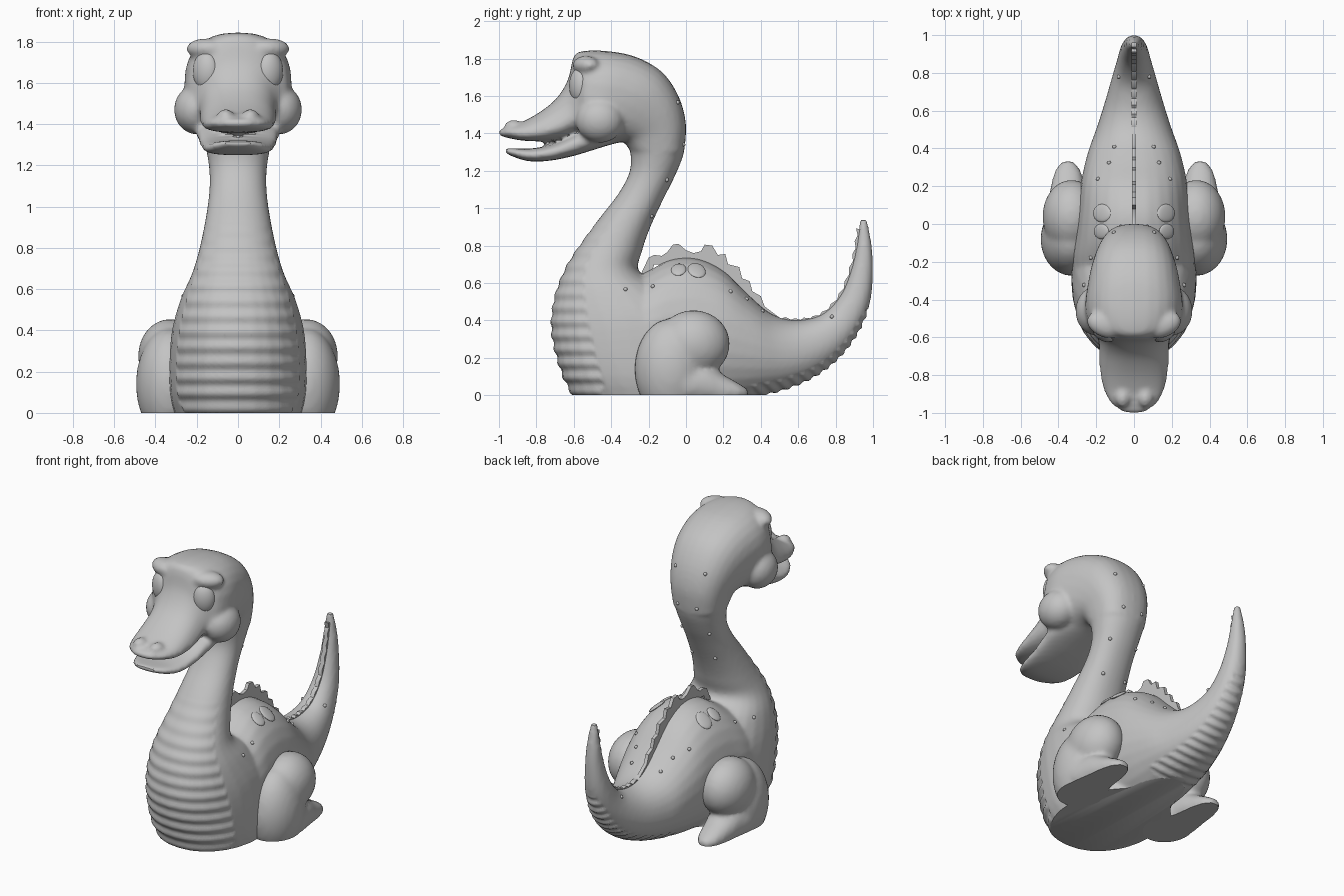
import bpy, bmesh, math
from mathutils import Vector, Matrix

cube = bpy.data.objects.get("Cube")
if cube:
    bpy.data.objects.remove(cube, do_unlink=True)

grey = bpy.data.materials.new("plain_grey")
grey.use_nodes = True
COLOUR = (0.55, 0.55, 0.55, 1)
grey.diffuse_color = COLOUR
for node in grey.node_tree.nodes:
    if node.type == 'BSDF_PRINCIPLED':
        node.inputs["Base Color"].default_value = COLOUR


def refine(rings, steps=4):
    """Catmull-Rom interpolation of (y0, z0, y1, z1, half_width, taper) rings."""
    rows = [Vector((tuple(r) + (0,))[:6]) for r in rings]
    out = []
    for i in range(len(rows) - 1):
        p0, p1, p2 = rows[max(i - 1, 0)], rows[i], rows[i + 1]
        p3 = rows[min(i + 2, len(rows) - 1)]
        for k in range(steps):
            t = k / steps
            out.append(0.5 * (2 * p1 + (p2 - p0) * t + (2 * p0 - 5 * p1 + 4 * p2 - p3) * t * t
                              + (3 * p1 - p0 - 3 * p2 + p3) * t ** 3))
    return out + [rows[-1]]


def power(v, e):
    return math.copysign(abs(v) ** e, v)


def loft(bm, rings, e=0.92, x0=0, n=28):
    """Skin rounded sections, each spanning two points of the side profile."""
    loops = []
    for y0, z0, y1, z1, w, taper in refine(rings):
        loop = []
        for i in range(n):
            a = math.tau * i / n
            c, s = power(math.cos(a), e), power(math.sin(a), e)
            loop.append(bm.verts.new((x0 + w * s * (1 - taper * c),
                                      (y0 + y1) / 2 + c * (y1 - y0) / 2,
                                      (z0 + z1) / 2 + c * (z1 - z0) / 2)))
        loops.append(loop)
    for a, b in zip(loops, loops[1:]):
        for i in range(n):
            j = (i + 1) % n
            bm.faces.new((a[i], a[j], b[j], b[i]))
    bm.faces.new(loops[0])
    bm.faces.new(loops[-1])


def blob(bm, centre, radii, turn=0, tilt=0):
    m = (Matrix.Translation(centre) @ Matrix.Rotation(turn, 4, 'Z')
         @ Matrix.Rotation(tilt, 4, 'X') @ Matrix.Diagonal((*radii, 1)))
    bmesh.ops.create_uvsphere(bm, u_segments=32, v_segments=20, radius=1, matrix=m)


def finish(bm, name):
    bmesh.ops.recalc_face_normals(bm, faces=bm.faces[:])
    mesh = bpy.data.meshes.new(name)
    bm.to_mesh(mesh)
    bm.free()
    obj = bpy.data.objects.new(name, mesh)
    bpy.context.scene.collection.objects.link(obj)
    mesh.materials.append(grey)
    return obj


def fuse(obj, voxel, rounds, detail=None):
    """Melt overlapping parts into one skin and cut it flat at the ground."""
    rm = obj.modifiers.new("fuse", 'REMESH')
    rm.mode, rm.voxel_size = 'VOXEL', voxel
    sm = obj.modifiers.new("soften", 'SMOOTH')
    sm.factor, sm.iterations = 0.5, rounds
    bpy.context.view_layer.update()
    dg = bpy.context.evaluated_depsgraph_get()
    mesh = bpy.data.meshes.new_from_object(obj.evaluated_get(dg))
    obj.modifiers.clear()
    obj.data = mesh
    bm = bmesh.new()
    bm.from_mesh(mesh)
    bm.normal_update()
    if detail:
        moves = [(v, v.normal * detail(v.co, v.normal)) for v in bm.verts]
        for v, d in moves:
            v.co += d
    geom = bm.verts[:] + bm.edges[:] + bm.faces[:]
    bmesh.ops.bisect_plane(bm, geom=geom, plane_co=(0, 0, 0), plane_no=(0, 0, 1), clear_inner=True)
    bmesh.ops.holes_fill(bm, edges=[e for e in bm.edges if e.is_boundary], sides=0)
    bmesh.ops.recalc_face_normals(bm, faces=bm.faces[:])
    bm.to_mesh(mesh)
    bm.free()
    mesh.materials.clear()
    mesh.materials.append(grey)


# Side profiles: chest and neck, head and upper bill, lower bill, back and tail
NECK = [(-.57, -.06, .2, -.06, .29), (-.66, .1, .15, .1, .33), (-.72, .33, .08, .4, .325),
        (-.705, .52, -.1, .57, .28), (-.645, .68, -.25, .66, .225), (-.57, .8, -.235, .77, .19),
        (-.46, .95, -.19, .9, .16), (-.36, 1.08, -.12, 1.05, .14), (-.3, 1.2, -.06, 1.17, .14),
        (-.3, 1.31, -.01, 1.3, .16), (-.33, 1.35, 0, 1.45, .18)]
HEAD = [(-.3, 1.31, -.01, 1.3, .16), (-.33, 1.35, 0, 1.45, .18), (-.36, 1.35, -.04, 1.6, .205),
        (-.4, 1.34, -.13, 1.73, .23), (-.44, 1.33, -.27, 1.81, .25), (-.48, 1.33, -.42, 1.84, .26),
        (-.53, 1.36, -.55, 1.84, .24, .1), (-.57, 1.39, -.6, 1.81, .19, .3),
        (-.61, 1.39, -.63, 1.69, .175, .3), (-.66, 1.375, -.69, 1.59, .175, .25),
        (-.75, 1.36, -.78, 1.515, .175, .2), (-.86, 1.36, -.88, 1.46, .16, .15),
        (-.95, 1.375, -.95, 1.435, .12), (-1, 1.39, -1, 1.42, .05)]
JAW = [(-.34, 1.36, -.34, 1.45, .13), (-.5, 1.31, -.5, 1.44, .2), (-.6, 1.28, -.58, 1.405, .195),
       (-.72, 1.255, -.7, 1.345, .18), (-.83, 1.25, -.82, 1.32, .16),
       (-.91, 1.27, -.91, 1.32, .12), (-.965, 1.295, -.965, 1.322, .06)]
BACK = [(-.5, 0, -.48, .4, .22), (-.4, -.06, -.33, .59, .3), (-.2, -.06, -.2, .665, .325),
        (-.05, -.06, -.08, .725, .31), (.1, -.06, .06, .73, .295), (.25, -.04, .2, .665, .28),
        (.42, 0, .33, .54, .245), (.56, .04, .44, .445, .2), (.7, .105, .54, .405, .16),
        (.83, .21, .64, .405, .125), (.93, .35, .74, .44, .095), (.985, .5, .83, .54, .075),
        (1, .66, .885, .68, .055), (.993, .8, .915, .82, .04), (.968, .94, .928, .94, .02)]


def ridges(co, n):
    """Shallow folds across the belly and beneath the tail."""
    if n.y < -.4 and co.y < -.25 and co.z < .92:
        return .006 * (1 - co.z / .92) ** .5 * math.sin(math.tau * co.z / .075)
    if co.y > .35 and n.z < -.25 and abs(n.x) < .7:
        return .005 * math.sin(math.tau * (co.y + co.z) / .08)
    return 0


# Body skin
bm = bmesh.new()
loft(bm, NECK)
loft(bm, HEAD, e=.8)
loft(bm, JAW, e=.75)
loft(bm, BACK)
for s in (1, -1):
    blob(bm, (s * .2, -.46, 1.47), (.11, .13, .12))                   # cheek
    blob(bm, (s * .155, -.535, 1.765), (.1, .065, .05), s * .4)       # brow
    blob(bm, (s * .06, -.92, 1.44), (.04, .05, .032))                 # nostril
body = finish(bm, "body")
fuse(body, .013, 6, ridges)

# Eyes, legs with swept-back feet, and raised back markings
for s, side in ((1, "left"), (-1, "right")):
    bm = bmesh.new()
    blob(bm, (s * .155, -.57, 1.655), (.068, .05, .095), s * .5)
    finish(bm, side + "_eye")

    bm = bmesh.new()
    blob(bm, (s * .33, .04, .275), (.155, .195, .18))
    blob(bm, (s * .33, -.08, .14), (.165, .195, .27))
    loft(bm, [(0, -.05, 0, .16, .13), (.12, -.05, .1, .17, .11), (.2, -.05, .2, .11, .09),
              (.28, -.03, .28, .065, .07), (.335, -.01, .335, .03, .03)], x0=s * .35)
    fuse(finish(bm, side + "_leg"), .018, 6)

    bm = bmesh.new()
    for y, r in ((.06, .06), (-.04, .05)):
        hit, point, normal, _ = body.closest_point_on_mesh((s * .18, y, .68))
        turn = normal.to_track_quat('Z', 'Y').to_matrix().to_4x4()
        m = Matrix.Translation(point) @ turn @ Matrix.Diagonal((r * .8, r, .012, 1))
        bmesh.ops.create_uvsphere(bm, u_segments=20, v_segments=10, radius=1, matrix=m)
    finish(bm, side + "_back_marking")

# Small skin dots along the neck, back and tail
SPOTS = [(.1, -.06, 1.56), (.07, -.01, 1.34), (.1, -.1, 1.15), (.09, -.17, .95), (.22, -.175, .575),
         (.28, -.32, .575), (.18, .23, .545), (.13, .32, .51), (.1, .4, .44), (.08, .78, .42)]
bm = bmesh.new()
for x, y, z in SPOTS:
    for s in (1, -1):
        hit, point, normal, _ = body.closest_point_on_mesh((s * x, y, z))
        bmesh.ops.create_icosphere(bm, subdivisions=2, radius=.011, matrix=Matrix.Translation(point))
finish(bm, "skin_dots")


def plate(name, top, base, half):
    """Thin upright plate between a jagged top line and a buried base line."""
    bm = bmesh.new()
    rows = [[[bm.verts.new((x, y, z)) for y, z in line] for line in (top, base)]
            for x in (-half, half)]
    (lt, lb), (rt, rb) = rows
    for i in range(len(top) - 1):
        for p, q in ((lt, lb), (lb, rb), (rb, rt), (rt, lt)):
            bm.faces.new((p[i], p[i + 1], q[i + 1], q[i]))
    for i in (0, -1):
        bm.faces.new((lt[i], lb[i], rb[i], rt[i]))
    finish(bm, name)


# Spiked crest on the back
CREST = [(-.24, .65), (-.2, .735), (-.17, .75), (-.13, .745), (-.1, .765), (-.07, .805), (-.04, .81),
         (0, .775), (.04, .76), (.08, .77), (.1, .805), (.14, .8), (.17, .75), (.21, .755), (.225, .7),
         (.285, .685), (.3, .625), (.34, .61), (.355, .555), (.4, .53), (.42, .475), (.5, .415)]
plate("back_crest", CREST, [(y, min(z - .03, .7 - 1.1 * max(0, y - .1))) if y > -.2 else (y, .6)
                            for y, z in CREST], .011)

# Low toothed ridge along the tail
top, base = [], []
for i, (y0, z0, y1, z1, w, _) in enumerate(refine(BACK)[31:-2]):
    up = Vector((y1 - y0, z1 - z0)).normalized()
    edge = Vector((y1, z1))
    top.append(edge + up * (.014 if i % 2 else .002))
    base.append(edge - up * .02)
plate("tail_ridge", top, base, .014)

# Smooth shading with crisp edges
bpy.ops.object.select_all(action='DESELECT')
for obj in bpy.context.scene.collection.objects:
    if obj.type == 'MESH':
        obj.select_set(True)
        bpy.context.view_layer.objects.active = obj
bpy.ops.object.shade_smooth_by_angle(angle=math.radians(40))
